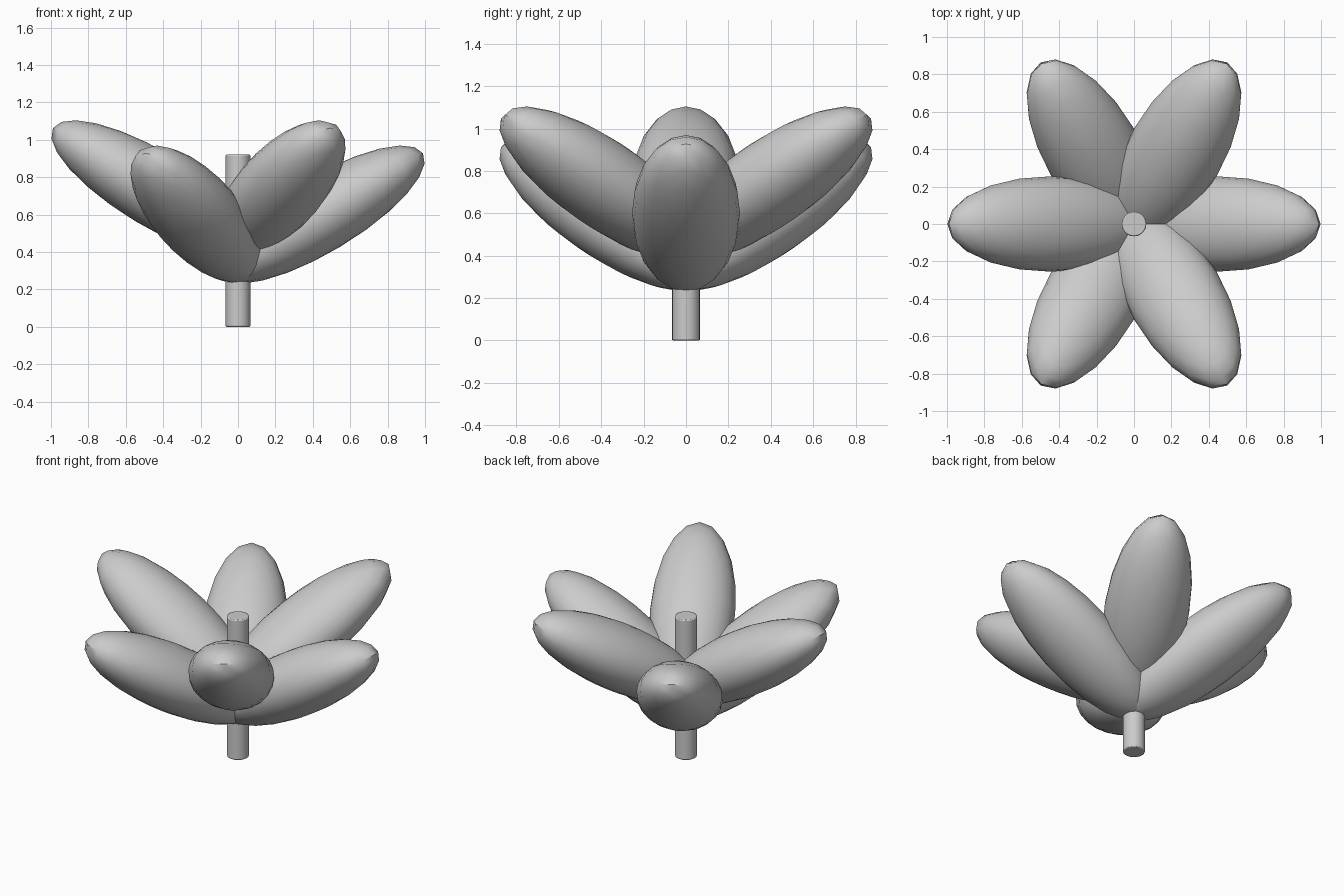
import bpy, math
from mathutils import Matrix

if "Cube" in bpy.data.objects:
    bpy.data.objects.remove(bpy.data.objects["Cube"])

TILT = math.radians(31)


def smooth(obj):
    bpy.ops.object.select_all(action='DESELECT')
    obj.select_set(True)
    bpy.context.view_layer.objects.active = obj
    bpy.ops.object.shade_smooth_by_angle(angle=math.radians(40))


def petal(name, angle, height):
    # ellipsoid pushed outwards, tipped upwards, then turned about the stem
    bpy.ops.mesh.primitive_uv_sphere_add(segments=20, ring_count=12, radius=1)
    obj = bpy.context.object
    obj.name = name
    obj.data.transform(
        Matrix.Rotation(angle, 4, 'Z')
        @ Matrix.Translation((0.445, 0, height))
        @ Matrix.Rotation(-TILT, 4, 'Y')
        @ Matrix.Diagonal((0.635, 0.255, 0.20, 1)))
    smooth(obj)


# six petals, alternately low and high
for i in range(6):
    high = i % 2
    petal(f"{'upper' if high else 'lower'}_petal_{i // 2 + 1}",
          math.radians(60 * i), 0.735 if high else 0.60)

# stem with slightly softened rims
bpy.ops.mesh.primitive_cylinder_add(vertices=20, radius=0.066, depth=0.92,
                                    location=(0, 0, 0.46))
stem = bpy.context.object
stem.name = "stem"
bevel = stem.modifiers.new("rim", 'BEVEL')
bevel.width = 0.006
bevel.segments = 2
bevel.limit_method = 'ANGLE'
bevel.angle_limit = math.radians(40)
smooth(stem)
